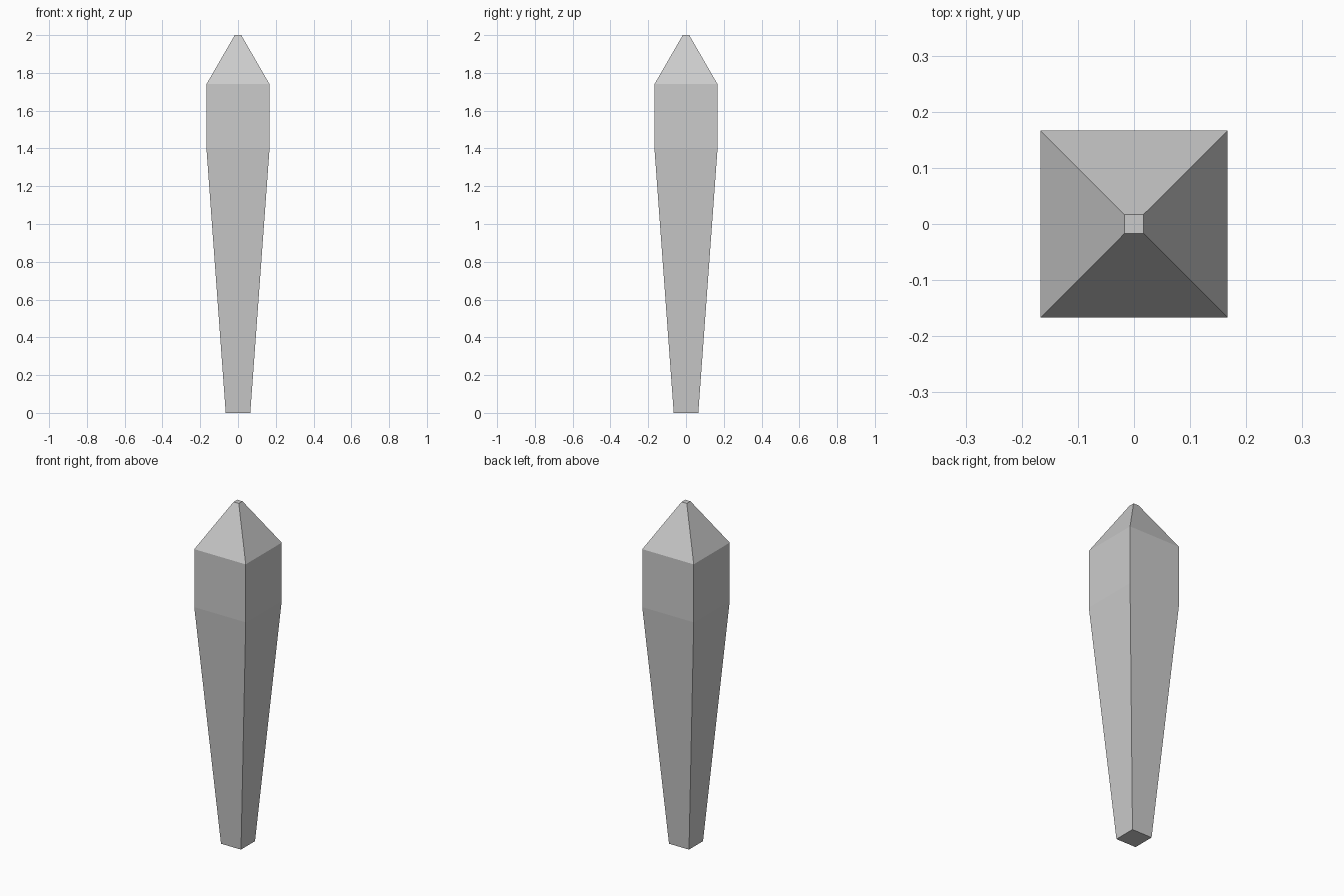
import bpy
import bmesh

if "Cube" in bpy.data.objects:
    bpy.data.objects.remove(bpy.data.objects["Cube"])

# Square cross-sections from base to tip: (height, half width)
SECTIONS = [(0.0, 0.065), (1.4, 0.167), (1.74, 0.167), (2.0, 0.017)]
CORNERS = [(-1, -1), (1, -1), (1, 1), (-1, 1)]

bm = bmesh.new()
rings = [[bm.verts.new((x * h, y * h, z)) for x, y in CORNERS] for z, h in SECTIONS]

# Side walls between neighbouring sections
for low, high in zip(rings, rings[1:]):
    for i in range(4):
        j = (i + 1) % 4
        bm.faces.new((low[i], low[j], high[j], high[i]))

# Flat base and small flat tip
bm.faces.new(rings[0][::-1])
bm.faces.new(rings[-1])

# Tapered stake with a pyramid point
mesh = bpy.data.meshes.new("tapered_post")
bm.to_mesh(mesh)
bm.free()
post = bpy.data.objects.new("tapered_post", mesh)
bpy.context.collection.objects.link(post)
